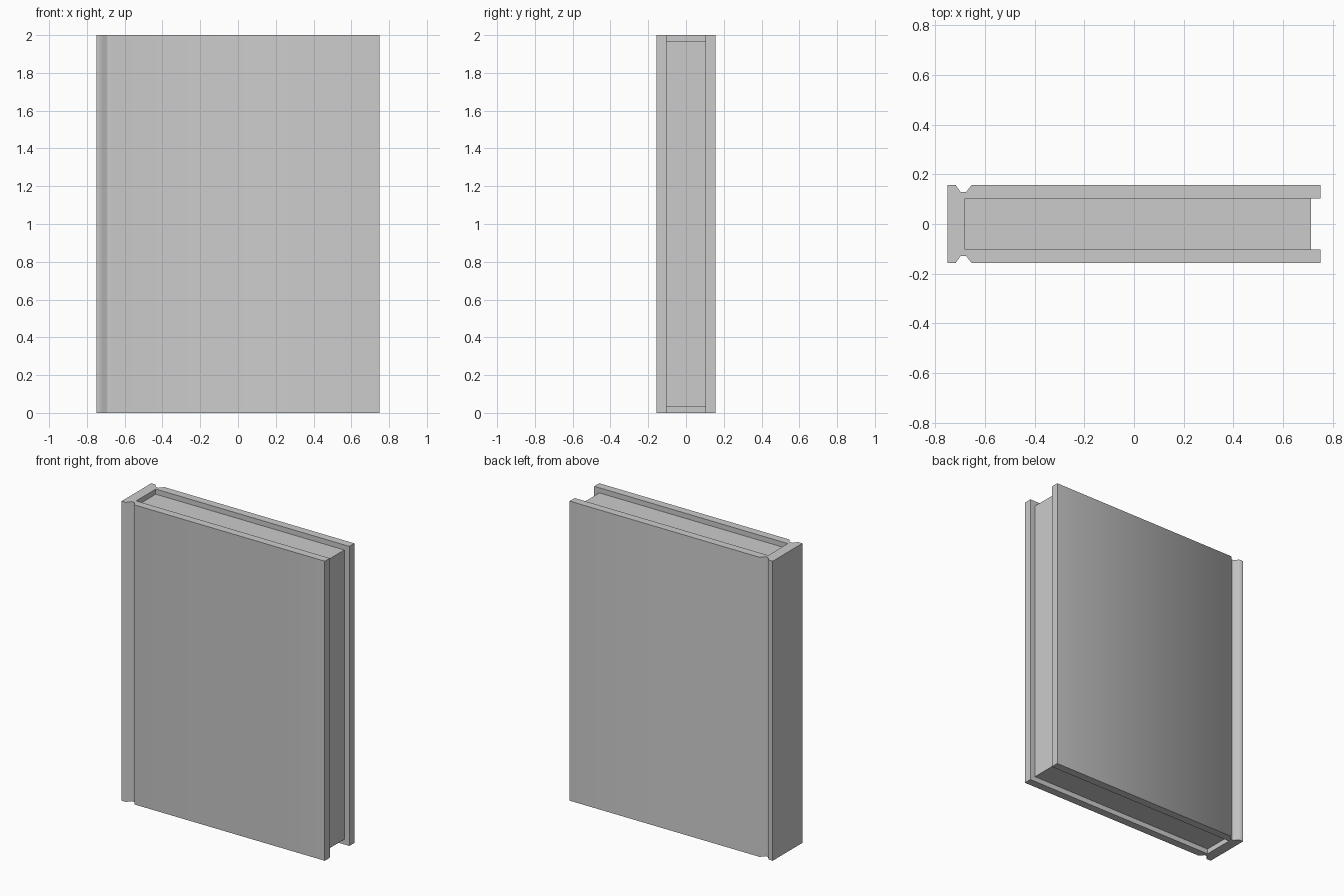
import bpy, bmesh

if "Cube" in bpy.data.objects:
    bpy.data.objects.remove(bpy.data.objects["Cube"])

H = 2.0        # cover height
OUT = 0.156    # outer half thickness
INN = 0.103    # inner half thickness
INSET = 0.034  # page recess at top and bottom


def extrude_profile(name, pts, z0, z1):
    bm = bmesh.new()
    face = bm.faces.new([bm.verts.new((x, y, z0)) for x, y in pts])
    ext = bmesh.ops.extrude_face_region(bm, geom=[face])
    top = [g for g in ext["geom"] if isinstance(g, bmesh.types.BMVert)]
    bmesh.ops.translate(bm, verts=top, vec=(0, 0, z1 - z0))
    bmesh.ops.recalc_face_normals(bm, faces=bm.faces[:])
    mesh = bpy.data.meshes.new(name)
    bm.to_mesh(mesh)
    bm.free()
    ob = bpy.data.objects.new(name, mesh)
    bpy.context.collection.objects.link(ob)
    return ob


# Cover: U-shaped section with a hinge groove on each side, mirrored in y
half = [(-0.75, OUT), (-0.717, OUT), (-0.697, 0.128), (-0.676, 0.128),
        (-0.654, OUT), (0.75, OUT), (0.75, INN), (-0.68, INN)]
cover = extrude_profile("cover", half + [(x, -y) for x, y in reversed(half)], 0, H)
bpy.context.view_layer.objects.active = cover
cover.select_set(True)
bpy.ops.object.shade_smooth_by_angle(angle=1.05)

# Page block: set in from the cover edges
extrude_profile("pages", [(-0.68, -INN), (0.713, -INN), (0.713, INN), (-0.68, INN)],
                INSET, H - INSET)
